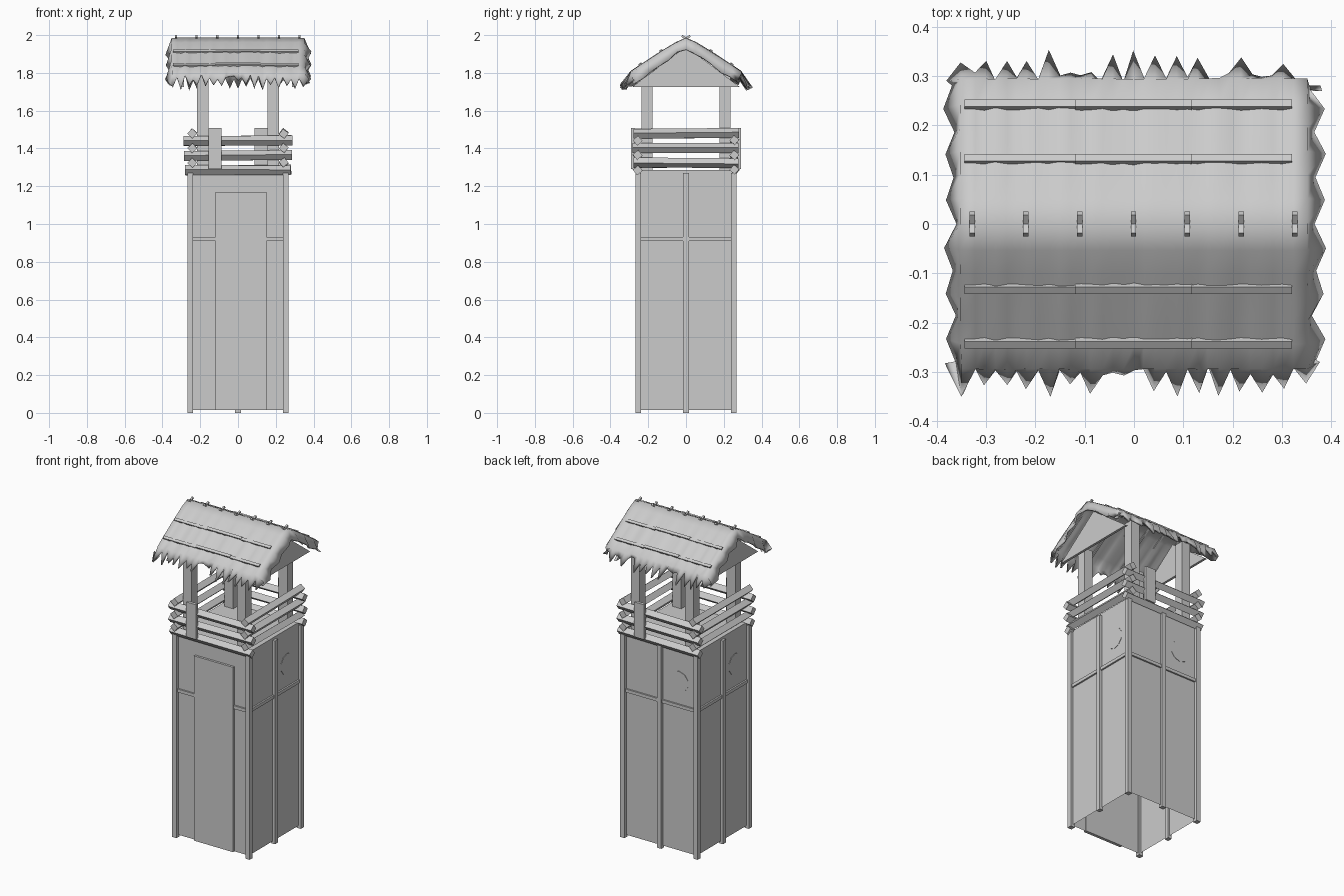
import bpy, bmesh, math, random
from mathutils import Vector, Matrix

if "Cube" in bpy.data.objects:
    bpy.data.objects.remove(bpy.data.objects["Cube"])

random.seed(4)


def finish(name, bm, smooth=False):
    me = bpy.data.meshes.new(name)
    bmesh.ops.recalc_face_normals(bm, faces=bm.faces)
    bm.to_mesh(me)
    bm.free()
    ob = bpy.data.objects.new(name, me)
    bpy.context.collection.objects.link(ob)
    if smooth:
        for p in me.polygons:
            p.use_smooth = True
    return ob


def box(bm, x0, x1, y0, y1, z0, z1, rot=0.0):
    """Axis box, then turned about the vertical axis of the model."""
    m = (Matrix.Rotation(rot, 4, 'Z')
         @ Matrix.Translation(((x0 + x1) / 2, (y0 + y1) / 2, (z0 + z1) / 2))
         @ Matrix.Diagonal((x1 - x0, y1 - y0, z1 - z0, 1)))
    return bmesh.ops.create_cube(bm, size=1, matrix=m)['verts']


def beam(bm, p, q, w, h, roll=0.0):
    """Square beam from p to q."""
    p, q = Vector(p), Vector(q)
    d = q - p
    m = (Matrix.Translation((p + q) / 2) @ d.to_track_quat('X', 'Z').to_matrix().to_4x4()
         @ Matrix.Rotation(roll, 4, 'X') @ Matrix.Diagonal((d.length, w, h, 1)))
    bmesh.ops.create_cube(bm, size=1, matrix=m)


# Tower walls, open at the bottom
bm = bmesh.new()
box(bm, -0.25, 0.25, -0.25, 0.25, 0.015, 1.27)
bm.faces.ensure_lookup_table()
bmesh.ops.delete(bm, geom=[f for f in bm.faces if f.calc_center_median().z < 0.1],
                 context='FACES_ONLY')
finish("tower_walls", bm)

# Corner posts and middle posts
bm = bmesh.new()
for k in range(4):
    a = k * math.pi / 2
    box(bm, 0.238, 0.268, -0.268, -0.238, 0, 1.27, a)
    if k:
        box(bm, -0.015, 0.015, -0.266, -0.24, 0, 1.27, a)
finish("wall_posts", bm)

# Horizontal battens
bm = bmesh.new()
for k in range(4):
    a = k * math.pi / 2
    l, r = (-0.12, 0.15) if k == 0 else (-0.015, 0.015)
    box(bm, -0.24, l, -0.26, -0.245, 0.91, 0.93, a)
    box(bm, r, 0.24, -0.26, -0.245, 0.91, 0.93, a)
finish("wall_battens", bm)

# Door
bm = bmesh.new()
box(bm, -0.12, 0.15, -0.264, -0.245, 0.015, 1.17)
finish("door", bm)

# Shallow round ports on the three closed walls
bm = bmesh.new()
for k in range(1, 4):
    m = (Matrix.Rotation(k * math.pi / 2, 4, 'Z') @ Matrix.Translation((0.128, -0.25, 1.07))
         @ Matrix.Rotation(math.pi / 2, 4, 'X'))
    bmesh.ops.create_cone(bm, cap_ends=True, segments=10, radius1=0.065, radius2=0.065,
                          depth=0.005, matrix=m)
finish("wall_ports", bm)

# Platform floor
bm = bmesh.new()
box(bm, -0.25, 0.25, -0.25, 0.25, 1.262, 1.285)
finish("platform_floor", bm)

# Log parapet, alternating layers of diamond-section logs
bm = bmesh.new()
for i in range(6):
    z = 1.285 + i * 0.039
    for s in (-1, 1):
        e = [0.283 + random.uniform(-0.006, 0.006) for _ in range(2)]
        t = random.uniform(-0.004, 0.004)
        roll = math.pi / 4 + random.uniform(-0.15, 0.15)
        if i % 2 == 0:
            beam(bm, (-e[0], s * 0.256, z - t), (e[1], s * 0.256, z + t), 0.037, 0.037, roll)
        else:
            beam(bm, (s * 0.242, -e[0], z - t), (s * 0.242, e[1], z + t), 0.037, 0.037, roll)
finish("parapet_logs", bm)

# Upright planks on front and back of the parapet
bm = bmesh.new()
for a in (0, math.pi):
    box(bm, -0.155, -0.087, -0.291, -0.272, 1.29, 1.508, a)
finish("parapet_planks", bm)

# Roof posts and tie beams
bm = bmesh.new()
for sx in (-1, 1):
    for sy in (-1, 1):
        x, y = sx * 0.187, sy * 0.206
        box(bm, x - 0.03, x + 0.03, y - 0.029, y + 0.029, 1.27, 1.81)
finish("roof_posts", bm)

# Triangular gable panels
bm = bmesh.new()
for s in (-1, 1):
    rings = [[bm.verts.new((s * x, y, z)) for y, z in
              ((-0.285, 1.725), (0.285, 1.725), (0, 1.94))] for x in (0.285, 0.3)]
    for r in rings:
        bm.faces.new(r)
    for i in range(3):
        j = (i + 1) % 3
        bm.faces.new((rings[0][i], rings[0][j], rings[1][j], rings[1][i]))
finish("gable_panels", bm)

# Thatch sheet with ragged eaves and drooping ragged ends
NX, NY = 32, 7
bm = bmesh.new()
grid = []
for i in range(-1, NX + 2):
    col = []
    end = i < 0 or i > NX
    sag = random.uniform(-0.006, 0.006)
    for j in range(-NY, NY + 1):
        aj, s = abs(j), (1 if j > 0 else -1)
        x = -0.345 + 0.69 * min(max(i, 0), NX) / NX
        y = min(aj, NY - 1) * 0.0475
        z = 1.984 - 0.66 * math.hypot(y, 0.015) + sag * min(1, aj / 3)
        if aj == NY:
            tip = (i % 2 == 0) and random.random() < 0.85
            y += random.uniform(0.025, 0.06) if tip else random.uniform(-0.008, 0.012)
            z -= random.uniform(0.06, 0.085) if tip else random.uniform(0.012, 0.035)
        if end:
            out = 0.028 if j % 2 else 0.008
            x += (-1 if i < 0 else 1) * (out + random.uniform(-0.006, 0.006))
            z -= random.uniform(0.04, 0.06) * (0.3 if aj == NY else 1)
            y *= 0.97
        z = max(z, 1.705)
        col.append(bm.verts.new((x, s * y, z)))
    grid.append(col)
for a, b in zip(grid, grid[1:]):
    for j in range(2 * NY):
        bm.faces.new((a[j], b[j], b[j + 1], a[j + 1]))
thatch = finish("thatch_roof", bm, True)
if thatch.data.polygons[len(thatch.data.polygons) // 2].normal.z < 0:
    thatch.data.flip_normals()
sol = thatch.modifiers.new("thickness", 'SOLIDIFY')
sol.thickness, sol.offset = 0.012, -1

# Sticks down the slopes, crossing over the ridge
bm = bmesh.new()
for i in range(7):
    x = -0.328 + i * 0.109
    for s in (-1, 1):
        r = random.uniform(0.265, 0.295) if i % 2 == 0 else 0.085
        beam(bm, (x, -s * 0.022, 1.996), (x, s * r, 1.981 - 0.65 * r), 0.011, 0.012)
finish("ridge_sticks", bm)

# Long battens holding the thatch, in three lengths per row
bm = bmesh.new()
cuts = (-0.343, -0.12, 0.118, 0.32)
for s in (-1, 1):
    for y, z in ((0.131, 1.912), (0.241, 1.841)):
        for k in range(3):
            t = 0.004 * (k % 2)
            beam(bm, (cuts[k], s * y, z + t), (cuts[k + 1], s * y, z + t), 0.017, 0.014, -s * 0.58)
finish("thatch_battens", bm)
